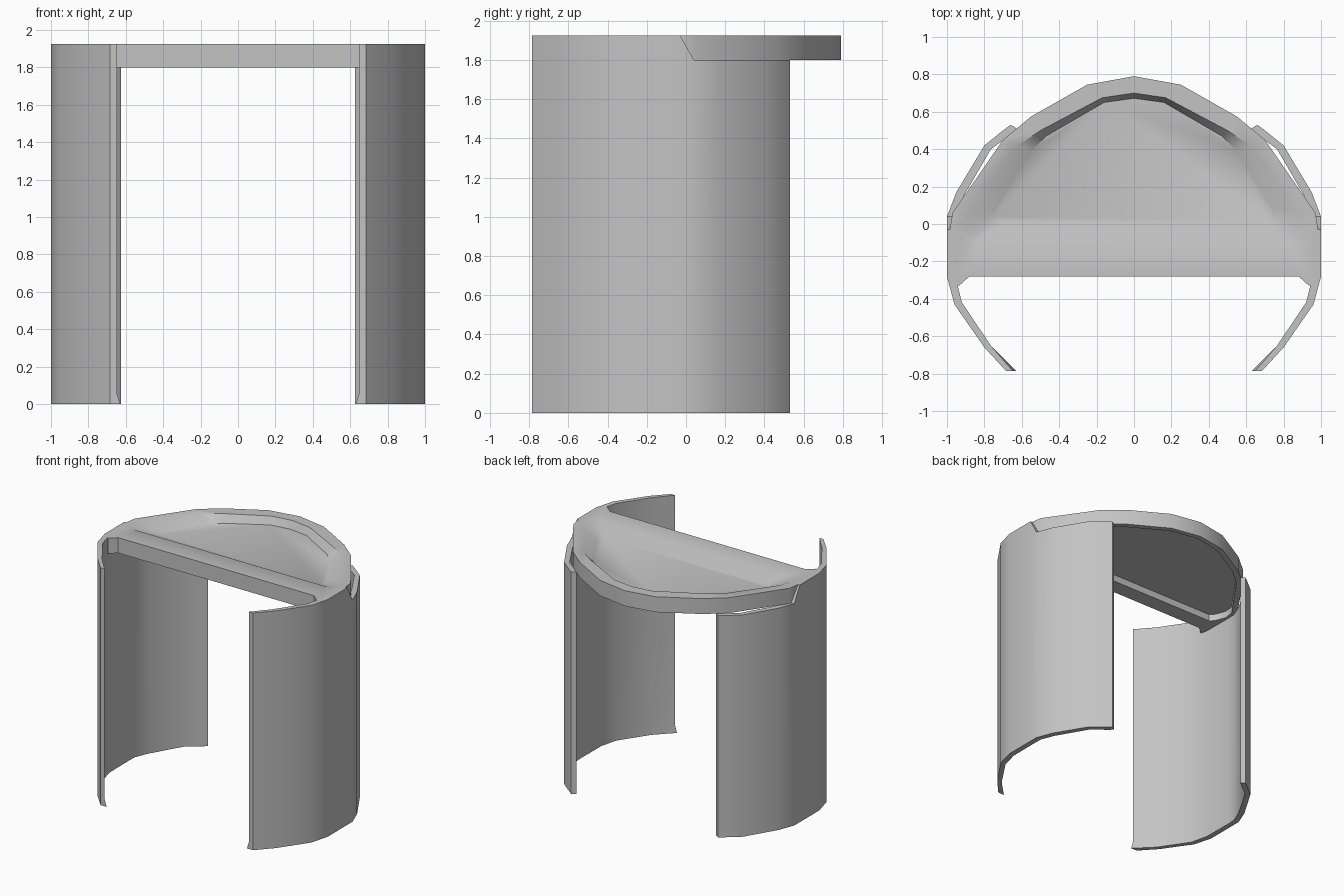
import bpy, bmesh, math

cube = bpy.data.objects.get("Cube")
if cube:
    bpy.data.objects.remove(cube)

TOP, LEDGE = 1.925, 1.8

grey = bpy.data.materials.new("light grey")
grey.use_nodes = True
grey.diffuse_color = (0.55, 0.55, 0.55, 1)
grey.node_tree.nodes["Principled BSDF"].inputs["Base Color"].default_value = (0.55, 0.55, 0.55, 1)


def finish(bm, name):
    bmesh.ops.recalc_face_normals(bm, faces=bm.faces)
    mesh = bpy.data.meshes.new(name)
    bm.to_mesh(mesh)
    bm.free()
    obj = bpy.data.objects.new(name, mesh)
    obj.data.materials.append(grey)
    bpy.context.collection.objects.link(obj)
    bpy.ops.object.select_all(action='DESELECT')
    obj.select_set(True)
    bpy.context.view_layer.objects.active = obj
    bpy.ops.object.shade_smooth_by_angle(angle=math.radians(35))
    return obj


def bridge(bm, a, b, closed=True):
    n = len(a)
    for i in range(n if closed else n - 1):
        j = (i + 1) % n
        bm.faces.new((a[i], a[j], b[j], b[i]))


# Curved side walls: outer and inner plan curves, front to back
OUTER = [(.685, -.785), (.8, -.66), (.96, -.43), (1, -.28), (1, -.03), (1, .04),
         (.95, .17), (.8, .42), (.7, .5), (.66, .53)]
INNER = [(.648, -.785), (.765, -.65), (.92, -.42), (.955, -.28), (.957, -.03), (.955, .04),
         (.91, .15), (.765, .4), (.67, .47), (.625, .51)]


def wall(side, name):
    bm = bmesh.new()
    sections = []
    for k, (o, i) in enumerate(zip(OUTER, INNER)):
        top = TOP if o[1] < 0 else LEDGE
        # the inner front edge flares slightly at the foot
        flare = .018 if k == 0 else 0
        pts = [(o[0], o[1], 0), (o[0], o[1], top), (i[0], i[1], top),
               (i[0], i[1], .06), (i[0] - flare, i[1], 0)]
        sections.append([bm.verts.new((side * x, y, z)) for x, y, z in pts])
    for a, b in zip(sections, sections[1:]):
        bridge(bm, a, b)
    bm.faces.new(sections[0])
    bm.faces.new(sections[-1])
    return finish(bm, name)


wall(1, "left_wall")
wall(-1, "right_wall")

# Dished seat with a hanging lip: half outlines, front corner to back centre
EDGE = [(.88, -.28), (.935, -.33), (.97, -.33), (.985, -.03), (.97, .06),
        (.7, .45), (.55, .575), (.25, .745), (0, .79)]
RIM = [(.84, -.1), (.87, -.1), (.89, -.09), (.91, -.05), (.89, .05),
       (.62, .42), (.5, .5), (.17, .675), (0, .7)]
FLOOR = [(.7, .01), (.72, .012), (.74, .02), (.75, .04), (.74, .08),
         (.55, .39), (.47, .47), (.16, .65), (0, .672)]
LIP = [(.84, -.15), (.87, -.15), (.9, -.12), (.935, -.03), (.925, .05),
       (.66, .42), (.52, .54), (.235, .705), (0, .75)]


def ring(bm, half, z):
    pts = half + [(-x, y) for x, y in reversed(half[:-1])]
    return [bm.verts.new((x, y, z)) for x, y in pts]


bm = bmesh.new()
loops = [ring(bm, half, z) for half, z in (
    (FLOOR, 1.865), (RIM, TOP), (EDGE, TOP), (EDGE, LEDGE), (LIP, LEDGE), (LIP, 1.855))]
for a, b in zip(loops, loops[1:]):
    bridge(bm, a, b)
bm.faces.new(loops[0])
bm.faces.new(loops[-1])
finish(bm, "seat")
